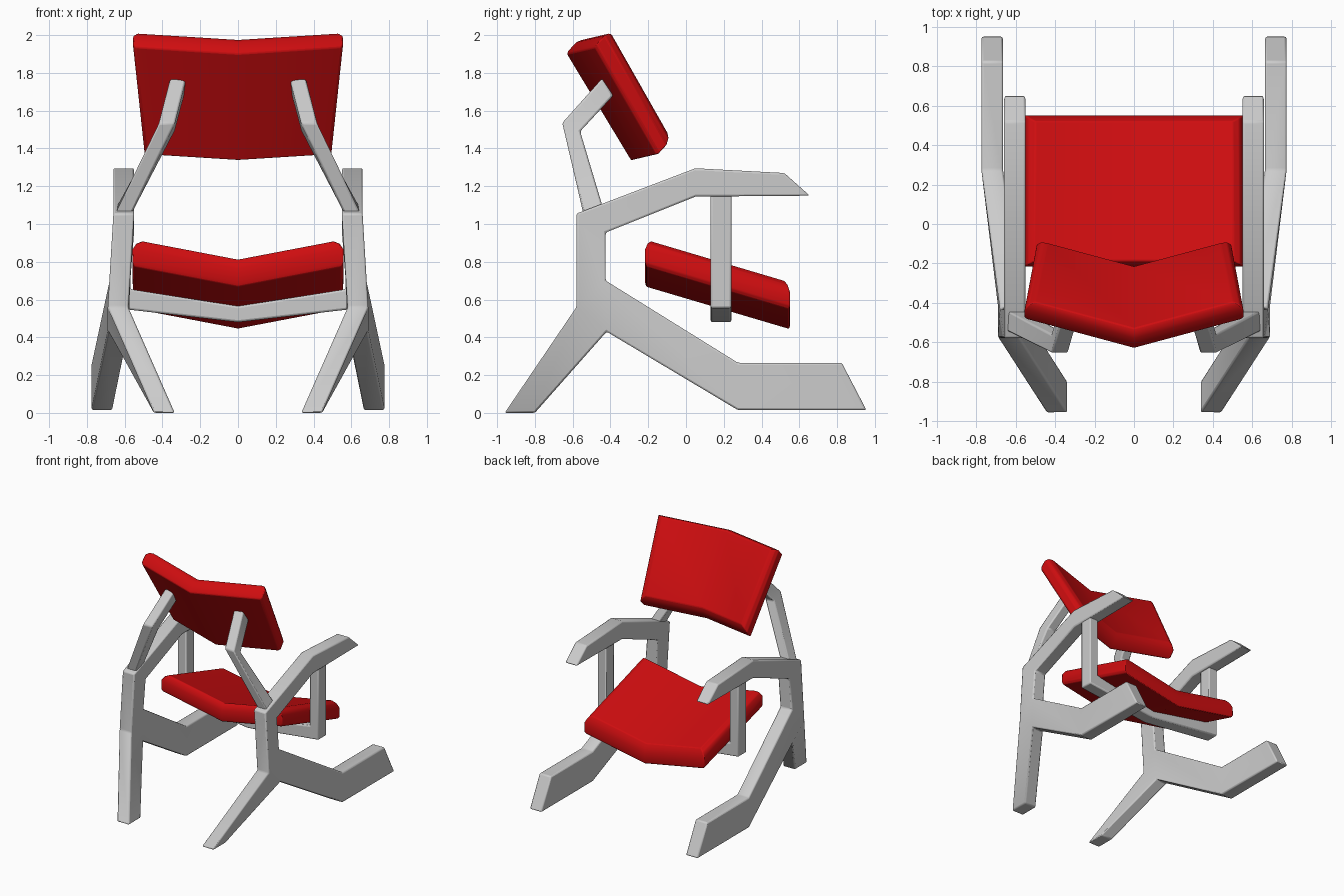
import bpy, bmesh
from mathutils import Vector

cube = bpy.data.objects.get("Cube")
if cube:
    bpy.data.objects.remove(cube)


def material(name, color):
    mat = bpy.data.materials.new(name)
    mat.use_nodes = True
    mat.diffuse_color = color
    mat.node_tree.nodes["Principled BSDF"].inputs["Base Color"].default_value = color
    return mat


grey = material("light grey", (0.6, 0.6, 0.6, 1))
red = material("bright red", (0.62, 0.004, 0.005, 1))


def finish(bm, name, mat, bevel, mirror=False):
    bmesh.ops.recalc_face_normals(bm, faces=bm.faces)
    mesh = bpy.data.meshes.new(name)
    bm.to_mesh(mesh)
    bm.free()
    mesh.materials.append(mat)
    obj = bpy.data.objects.new(name, mesh)
    bpy.context.collection.objects.link(obj)
    mod = obj.modifiers.new("bevel", "BEVEL")
    mod.width, mod.segments, mod.limit_method = bevel, 2, "ANGLE"
    if mirror:
        obj.modifiers.new("mirror", "MIRROR")
    bpy.ops.object.select_all(action="DESELECT")
    obj.select_set(True)
    bpy.context.view_layer.objects.active = obj
    bpy.ops.object.shade_smooth_by_angle(angle=0.6)


def plate(name, points, faces, offset, mirror):
    """Flat layout of points, thickened by an offset."""
    bm = bmesh.new()
    verts = [bm.verts.new(p) for p in points]
    made = [bm.faces.new([verts[i] for i in f]) for f in faces]
    grown = bmesh.ops.extrude_face_region(bm, geom=made, use_keep_orig=True)["geom"]
    bmesh.ops.translate(bm, vec=offset,
                        verts=[v for v in grown if isinstance(v, bmesh.types.BMVert)])
    finish(bm, name, grey, 0.01, mirror)


# Side frames: armrest, post, long floor leg and splayed rear leg
plate("side_frame",
      [(.66, -.58, 1.055), (.66, -.425, .955), (.66, .05, 1.295), (.66, .05, 1.145),
       (.66, .52, 1.27), (.66, .655, 1.15),
       (.69, -.58, .56), (.68, -.425, .7), (.69, -.42, .43),
       (.775, .275, .265), (.775, .275, .015), (.775, .825, .265), (.775, .955, .015),
       (.445, -.96, 0), (.445, -.8, 0)],
      [(0, 1, 3, 2), (2, 3, 5, 4), (0, 6, 7, 1), (6, 8, 7),
       (7, 8, 10, 9), (9, 10, 12, 11), (6, 13, 14, 8)],
      (-.11, 0, 0), True)

# Bent arms that carry the backrest
plate("backrest_support",
      [(.655, -.54, 1.04), (.655, -.435, 1.07), (.42, -.655, 1.535), (.42, -.56, 1.49),
       (.36, -.445, 1.77), (.37, -.385, 1.68)],
      [(0, 1, 3, 2), (2, 3, 5, 4)], (-.085, 0, 0), True)

# Seat hanger: two posts joined by a shallow V bar
half = [(.57, 1.16), (.57, .655), (0, .565), (.65, 1.16), (.65, .555), (0, .48)]
plate("seat_hanger",
      [(x, .13, z) for x, z in half] + [(-x, .13, z) for x, z in half if x],
      [(0, 1, 4, 3), (1, 2, 5, 4), (6, 7, 9, 8), (7, 2, 5, 9)],
      (0, .11, 0), False)


def cushion(name, start, end, thick, bend, widths, inset):
    """Padded panel folded along the middle, stacked from shrinking outlines."""
    start, end, thick, bend = (Vector((0, *p)) for p in (start, end, thick, bend))
    along = (end - start).normalized()
    bm = bmesh.new()
    rings = []
    # height share, side inset, end inset (share of the full inset)
    for h, side, tip in ((0, .012, 0), (.12, 0, -.25), (.6, .002, -.25),
                         (.85, .022, .3), (1, .055, 1)):
        ring = []
        for base, width, sign, order in ((start, widths[0], 1, (-1, 0, 1)),
                                         (end, widths[1], -1, (1, 0, -1))):
            for u in order:
                x = u * (width - side)
                p = base + along * sign * tip * inset + thick * h
                p += bend * abs(x) / max(widths)
                ring.append(bm.verts.new(p + Vector((x, 0, 0))))
        rings.append(ring)
    for a, b in zip(rings, rings[1:]):
        for i in range(6):
            j = (i + 1) % 6
            bm.faces.new((a[i], a[j], b[j], b[i]))
    for r in (rings[0], rings[-1]):
        bm.faces.new((r[0], r[1], r[4], r[5]))
        bm.faces.new((r[1], r[2], r[3], r[4]))
    finish(bm, name, red, 0.006)


cushion("seat", (-.21, .668), (.545, .445), (0, .152), (0, .107), (.56, .555), .025)
cushion("backrest", (-.29, 1.337), (-.63, 1.9), (.088, .095), (.15, .035), (.495, .557), .025)
